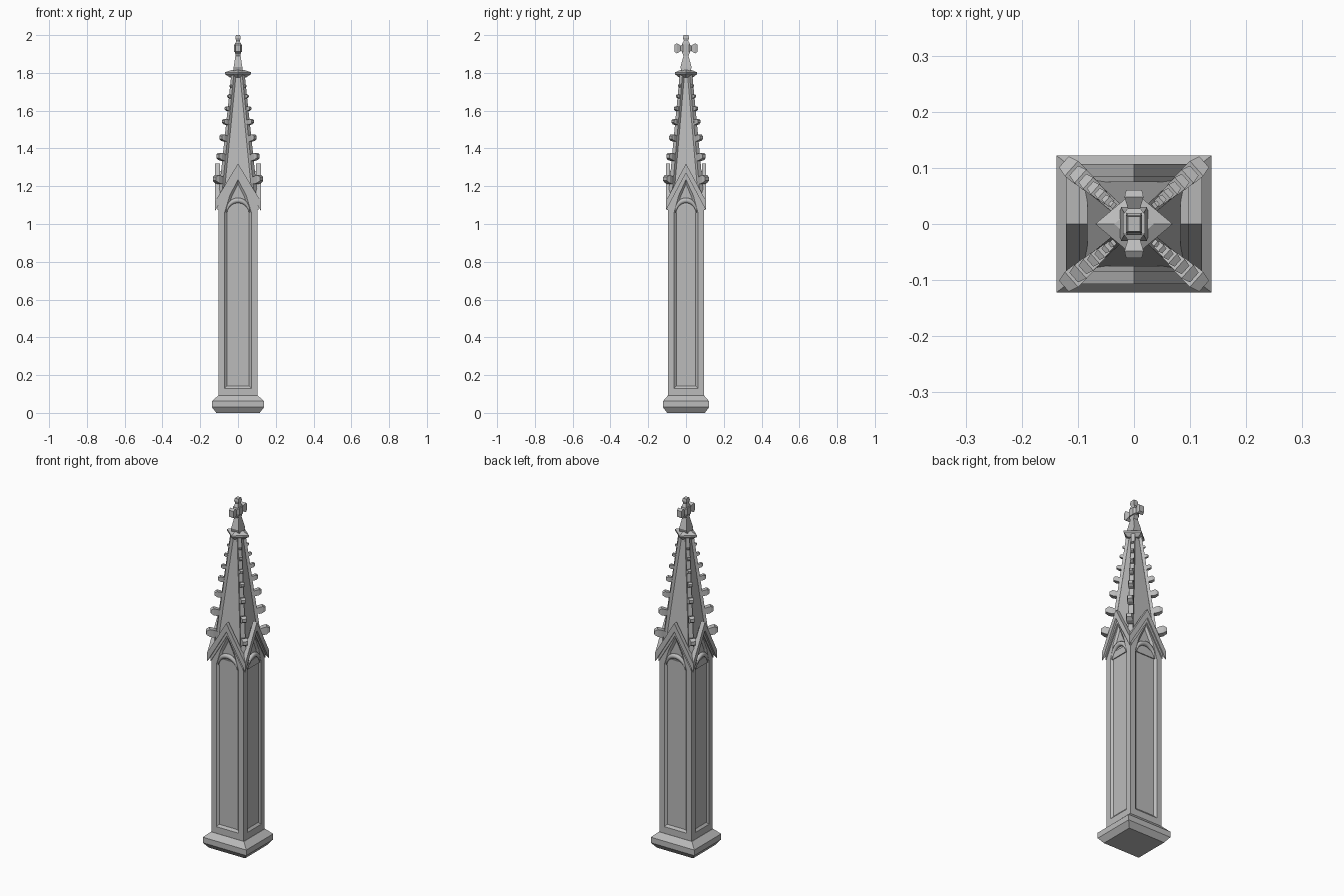
import bpy, bmesh, math
from mathutils import Vector

if "Cube" in bpy.data.objects:
    bpy.data.objects.remove(bpy.data.objects["Cube"])

stone = bpy.data.materials.new("grey_stone")
stone.use_nodes = True
COLOUR = (0.5, 0.5, 0.5, 1)
stone.diffuse_color = COLOUR
stone.node_tree.nodes["Principled BSDF"].inputs["Base Color"].default_value = COLOUR


def loft(name, rings, smooth=False):
    """Closed solid through rings that all have the same number of points."""
    bm = bmesh.new()
    loops = [[bm.verts.new(p) for p in ring] for ring in rings]
    for a, b in zip(loops, loops[1:]):
        for i in range(len(a)):
            j = (i + 1) % len(a)
            bm.faces.new((a[i], a[j], b[j], b[i]))
    bm.faces.new(loops[0][::-1])
    bm.faces.new(loops[-1])
    bmesh.ops.recalc_face_normals(bm, faces=bm.faces)
    mesh = bpy.data.meshes.new(name)
    bm.to_mesh(mesh)
    bm.free()
    mesh.materials.append(stone)
    obj = bpy.data.objects.new(name, mesh)
    bpy.context.collection.objects.link(obj)
    for face in mesh.polygons:
        face.use_smooth = smooth
    return obj


def rect(centre, u, v):
    """Rectangle around a centre, from two half-side vectors."""
    c, u, v = Vector(centre), Vector(u), Vector(v)
    return [c - u - v, c + u - v, c + u + v, c - u + v]


def level(z, hx, hy):
    return rect((0, 0, z), (hx, 0, 0), (0, hy, 0))


# Moulded base and the deck under the spire
loft("base", [level(0, .115, .1), level(.03, .138, .122),
              level(.062, .138, .122), level(.092, .105, .096)])
loft("roof_deck", [level(1.06, .098, .09), level(1.1, .098, .09)])

HALF = Vector((.103, .095))          # shaft
EAVE_OUT = Vector((.121, .107))      # gable trim, outer
EAVE_IN = Vector((.096, .085))       # gable trim, inner


def outline(w, bottom, spring, mid_w, mid, peak):
    """Pointed-top outline as (across, height) pairs."""
    return [(-w, bottom), (w, bottom), (w, spring), (mid_w, mid),
            (0, peak), (-mid_w, mid), (-w, spring)]


def chevron(w, peak, foot, thick):
    return [(-w, foot), (0, peak), (w, foot),
            (w, foot - thick), (0, peak - thick), (-w, foot - thick)]


sides = {"front": (0, -1), "back": (0, 1), "left": (1, 0), "right": (-1, 0)}
for side, n in sides.items():
    n = Vector((*n, 0))
    t = Vector((-n.y, n.x, 0))
    across, out = (0, 1) if n.y else (1, 0)

    def place(points, depth):
        return [t * a + n * depth + Vector((0, 0, z)) for a, z in points]

    # Wall with gable top and recessed lancet panel
    w, d = HALF[across], HALF[out]
    house = outline(w, .085, 1.1, w / 2, 1.19, 1.28)
    pw = w - .032
    panel = outline(pw, .13, 1.06, pw * .62, 1.15, 1.235)
    iw = pw - .012
    inner = outline(iw, .143, 1.06, iw * .6, 1.14, 1.212)
    loft(side + "_wall", [place(house, d - .02), place(house, d),
                          place(panel, d), place(inner, d - .01)])

    # Gable trim, mitred at the corners, with a lower inner step
    wo, do = EAVE_OUT[across], EAVE_OUT[out]
    wi, di = EAVE_IN[across], EAVE_IN[out]
    foot = 1.12
    loft(side + "_gable_trim",
         [place(chevron(wi, 1.32, 1.32 - (1.32 - foot) * wi / wo, .05), di),
          place(chevron(wo, 1.32, foot, .05), do)])
    loft(side + "_gable_step",
         [place(chevron(w, 1.28, 1.11, .035), di),
          place(chevron(w, 1.28, 1.11, .035), d + .006)])

    # Crescent arch across the head of the panel
    rings = []
    for i in range(17):
        ang = math.pi * i / 16
        thick = .002 + .012 * math.sin(ang)
        radial = t * math.cos(ang) + Vector((0, 0, math.sin(ang)))
        centre = (t * (.58 * w * math.cos(ang)) + n * (d - .004)
                  + Vector((0, 0, 1.062 + .063 * math.sin(ang))))
        rings.append([centre + radial * thick * math.cos(k * math.pi / 4)
                      + n * thick * .9 * math.sin(k * math.pi / 4) for k in range(8)])
    loft(side + "_arch", rings, smooth=True)

# Spire
LOW, HIGH = 1.08, 1.79
FOOT, TIP = Vector((.096, .085)), Vector((.023, .021))
loft("spire", [level(LOW, *FOOT), level(HIGH, *TIP)])


def corner(z, sx, sy):
    p = FOOT.lerp(TIP, (z - LOW) / (HIGH - LOW))
    return Vector((p.x * sx, p.y * sy, z))


# Corner ribs and the leaf-shaped crockets climbing them
up = Vector((0, 0, 1))
crocket_heights = (1.235, 1.355, 1.455, 1.54, 1.61, 1.675, 1.73)
for sx in (-1, 1):
    for sy in (-1, 1):
        tag = ("left" if sx > 0 else "right") + ("_back" if sy > 0 else "_front")
        diag = Vector((sx * FOOT.x, sy * FOOT.y, 0)).normalized()
        wide = diag.cross(up)
        loft(tag + "_rib", [rect(corner(z, sx, sy), diag * .008, wide * r)
                            for z, r in ((1.13, .013), (HIGH, .01))])
        for i, z in enumerate(crocket_heights):
            s = 1 - .115 * i
            start = corner(z, sx, sy)
            # reach, lift, half width, half height
            leaf = ((-.008, -.006, .011, .012), (.022, -.002, .017, .021),
                    (.042, .003, .018, .021), (.06, .004, .013, .010))
            loft(f"{tag}_crocket_{i + 1}",
                 [rect(start + (diag * r + up * lift) * s, wide * hw * s, up * hh * s)
                  for r, lift, hw, hh in leaf])


# Diamond cap plate
def diamond(z, rx, ry):
    return [(rx, 0, z), (0, ry, z), (-rx, 0, z), (0, -ry, z)]


loft("cap", [diamond(1.775, .042, .036), diamond(1.793, .069, .058),
             diamond(1.803, .069, .058), diamond(1.815, .035, .03)])

# Finial cross: stem with flared foot and head, arms along y
loft("cross_stem", [level(z, hx, hy) for z, hx, hy in (
    (1.80, .026, .02), (1.83, .023, .03), (1.89, .014, .013), (1.905, .014, .02),
    (1.955, .013, .02), (1.97, .010, .011), (1.985, .014, .016), (2.0, .011, .013))])
loft("cross_arms", [rect((0, y, 1.93), (hx, 0, 0), (0, 0, hz)) for y, hx, hz in (
    (-.061, .014, .018), (-.048, .017, .027), (-.028, .011, .014), (-.016, .02, .02),
    (.016, .02, .02), (.028, .011, .014), (.048, .017, .027), (.061, .014, .018))])
